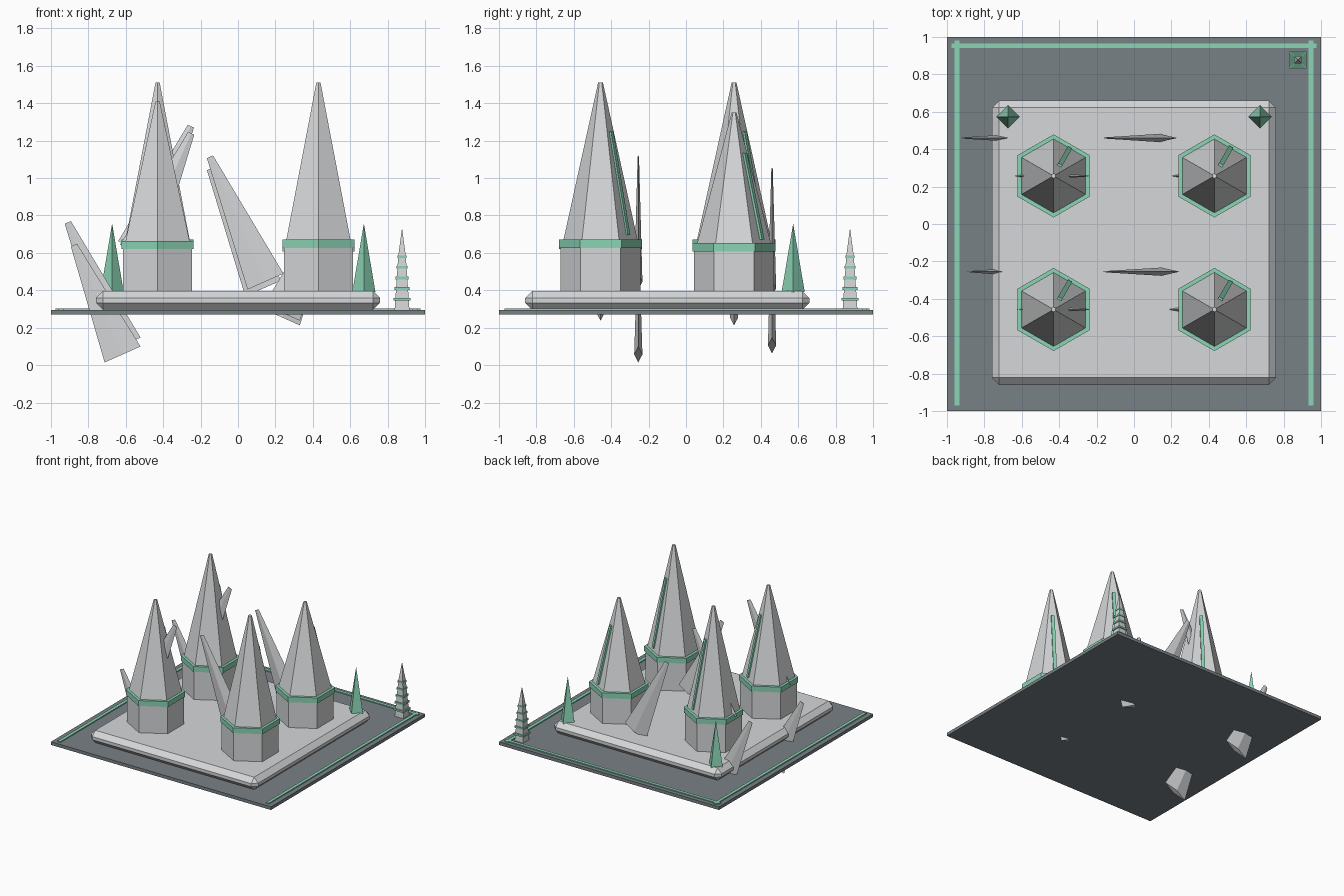
import bpy, bmesh, math
from mathutils import Vector, Matrix

if "Cube" in bpy.data.objects:
    bpy.data.objects.remove(bpy.data.objects["Cube"])


def material(name, rgb):
    m = bpy.data.materials.new(name)
    m.diffuse_color = (*rgb, 1)
    m.use_nodes = True
    m.node_tree.nodes["Principled BSDF"].inputs["Base Color"].default_value = m.diffuse_color
    return m


STONE = material("pale_stone", (0.67, 0.68, 0.69))
SLATE = material("dark_slate", (0.19, 0.22, 0.235))
GREEN = material("mint_green", (0.26, 0.66, 0.46))


def finish(name, bm, mat):
    bmesh.ops.recalc_face_normals(bm, faces=bm.faces)
    mesh = bpy.data.meshes.new(name)
    bm.to_mesh(mesh)
    bm.free()
    mesh.materials.append(mat)
    ob = bpy.data.objects.new(name, mesh)
    bpy.context.collection.objects.link(ob)
    return ob


def box(name, x, y, z, mat, bevel=0.0):
    """Box from (min, max) ranges, optionally chamfered."""
    bm = bmesh.new()
    bmesh.ops.create_cube(bm, size=1)
    for v in bm.verts:
        for i, (lo, hi) in enumerate((x, y, z)):
            v.co[i] = lo + (v.co[i] + 0.5) * (hi - lo)
    if bevel:
        bmesh.ops.bevel(bm, geom=bm.edges[:], offset=bevel, segments=1,
                        affect='EDGES')
    return finish(name, bm, mat)


def loft(name, sides, levels, mat, centre=(0, 0), turn=0.0):
    """Regular-sided solid from (radius, z) levels; radius 0 gives a point."""
    bm = bmesh.new()
    rings = []
    for r, z in levels:
        n = sides if r > 0 else 1
        rings.append([bm.verts.new((centre[0] + r * math.cos(turn + math.tau * i / sides),
                                    centre[1] + r * math.sin(turn + math.tau * i / sides), z))
                      for i in range(n)])
    for a, b in zip(rings, rings[1:]):
        for i in range(sides):
            j = (i + 1) % sides
            if len(b) == 1:
                bm.faces.new((a[i], a[j], b[0]))
            else:
                bm.faces.new((a[i], a[j], b[j], b[i]))
    for ring in (rings[0], rings[-1]):
        if len(ring) > 2:
            bm.faces.new(ring)
    return finish(name, bm, mat)


def shard(name, x, y, z, length, side):
    """Flat tapered four-sided blade, leaning to the given side (-1 or 1)."""
    ob = loft(name, 4, [(0.105, 0), (0.018, length)], STONE)
    ob.data.transform(Matrix.Translation((x, y, z))
                      @ Matrix.Rotation(side * math.radians(24), 4, 'Y')
                      @ Matrix.Diagonal((1, 0.21, 1, 1)))


def rib(name, cx, cy, z0, z1, top):
    """Thin green bar down the middle of one spire face."""
    ang = math.radians(60)
    out = Vector((math.cos(ang), math.sin(ang), 0))
    across = Vector((-out.y, out.x, 0))
    bm = bmesh.new()
    ends = []
    for z in (z0, z1):
        d = 0.012 + 0.16 * (top - z) / (top - 0.66)
        c = Vector((cx, cy, z)) + out * d
        ends.append([bm.verts.new(c + across * a * 0.013 + out * b * 0.011)
                     for a, b in ((-1, -1), (1, -1), (1, 1), (-1, 1))])
    a, b = ends
    for i in range(4):
        j = (i + 1) % 4
        bm.faces.new((a[i], a[j], b[j], b[i]))
    bm.faces.new(a)
    bm.faces.new(b)
    finish(name, bm, GREEN)


# Ground slab with its green edging strips
box("ground_slab", (-1, 1), (-1, 1), (0.27, 0.296), SLATE)
for s, label in ((-1, "left"), (1, "right")):
    box(f"{label}_edging", (s * 0.947 - 0.013, s * 0.947 + 0.013), (-0.97, 0.98),
        (0.29, 0.304), GREEN)
box("back_edging", (-0.975, 0.975), (0.94, 0.966), (0.29, 0.304), GREEN)

# Chamfered plinth
box("plinth", (-0.76, 0.76), (-0.86, 0.66), (0.295, 0.397), STONE, 0.038)

# Hexagonal towers: x, y, spire top, collar bottom
TOWERS = {"front_left": (-0.43, -0.457, 1.41, 0.62),
          "front_right": (0.43, -0.457, 1.51, 0.627),
          "back_left": (-0.43, 0.257, 1.51, 0.627),
          "back_right": (0.43, 0.257, 1.35, 0.608)}
for label, (x, y, top, collar) in TOWERS.items():
    turn = math.pi / 6
    crown = collar + 0.044
    loft(f"{label}_tower_base", 6, [(0.214, 0.39), (0.214, collar + 0.02)], STONE, (x, y), turn)
    loft(f"{label}_collar", 6, [(0.222, collar), (0.222, crown)], GREEN, (x, y), turn)
    loft(f"{label}_spire", 6, [(0.2, crown - 0.01), (0.013, top)], STONE, (x, y), turn)
    h = top - crown
    rib(f"{label}_rib", x, y, crown + 0.03 * h, crown + 0.69 * h, top)

# Leaning shards beside the towers, then those running through them
shard("front_left_shard", -0.617, -0.255, 0.057, 0.64, -1)
shard("back_left_shard", -0.617, 0.46, 0.105, 0.72, -1)
shard("front_right_shard", 0.147, -0.255, 0.447, 0.73, -1)
shard("back_right_shard", 0.135, 0.46, 0.41, 0.70, -1)
shard("front_left_inner_shard", -0.535, -0.457, 0.60, 0.70, 1)
shard("back_left_inner_shard", -0.545, 0.257, 0.62, 0.72, 1)
shard("front_right_inner_shard", 0.235, -0.457, 0.28, 0.70, 1)
shard("back_right_inner_shard", 0.235, 0.257, 0.255, 0.66, 1)

# Green corner obelisks
for s, label in ((-1, "left"), (1, "right")):
    loft(f"{label}_obelisk", 4, [(0.062, 0.39), (0, 0.757)], GREEN, (s * 0.673, 0.573))

# Small tiered pagoda in the corner
P, Q = (0.877, 0.877), math.pi / 4
R2 = math.sqrt(2)
loft("pagoda_body", 4, [(0.04 * R2, 0.29), (0.02 * R2, 0.585), (0, 0.735)], STONE, P, Q)
for i in range(5):
    r, z = 0.046 - 0.0055 * i, 0.353 + 0.0565 * i
    loft(f"pagoda_eave_{i + 1}", 4, [(r * R2, z - 0.007), (r * R2, z + 0.007)], GREEN, P, Q)
